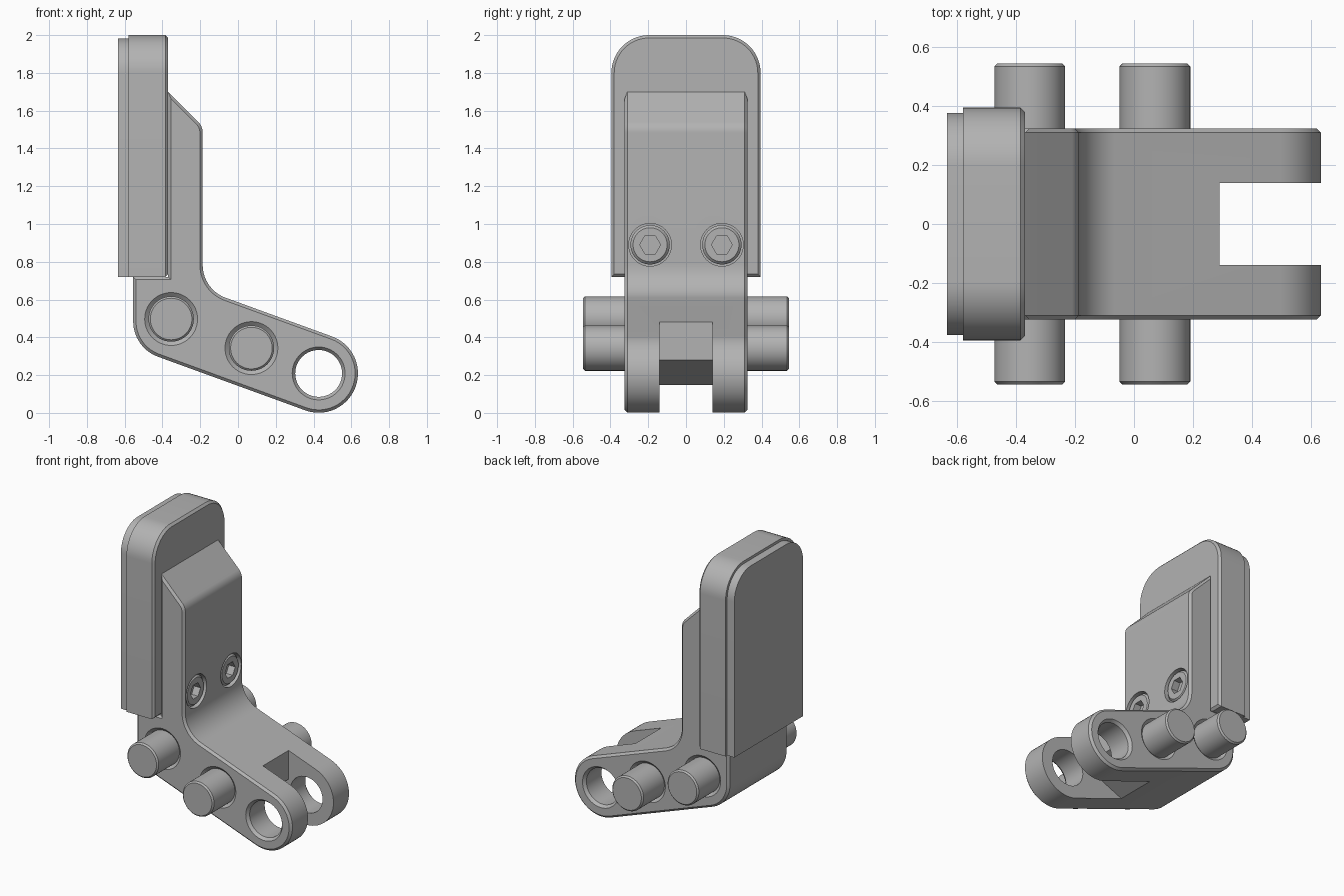
import bpy, bmesh
from math import cos, sin, pi, radians, tan
from mathutils import Vector

if "Cube" in bpy.data.objects:
    bpy.data.objects.remove(bpy.data.objects["Cube"])

grey = bpy.data.materials.new("machined grey")
grey.use_nodes = True
grey.diffuse_color = (0.45, 0.45, 0.45, 1)
grey.node_tree.nodes["Principled BSDF"].inputs["Base Color"].default_value = grey.diffuse_color


def place(axis, a, b, t):
    """Map outline coordinates a, b and depth t to a point."""
    return Vector((a, t, b)) if axis == "y" else Vector((t, a, b))


def finish(name, bm):
    bmesh.ops.recalc_face_normals(bm, faces=bm.faces)
    mesh = bpy.data.meshes.new(name)
    bm.to_mesh(mesh)
    bm.free()
    mesh.materials.append(grey)
    obj = bpy.data.objects.new(name, mesh)
    bpy.context.collection.objects.link(obj)
    return obj


def rounded(corners, steps=14):
    """Outline from (a, b, radius) corners, each filleted with an arc."""
    out = []
    for i, (a, b, r) in enumerate(corners):
        p = Vector((a, b))
        if r == 0:
            out.append(p)
            continue
        u = (Vector(corners[i - 1][:2]) - p).normalized()
        v = (Vector(corners[(i + 1) % len(corners)][:2]) - p).normalized()
        half = u.angle(v) / 2
        centre = p + (u + v).normalized() * r / sin(half)
        start = p + u * r / tan(half) - centre
        end = p + v * r / tan(half) - centre
        sweep = pi - 2 * half
        for k in range(steps + 1):
            f = k / steps
            out.append(centre + (start * sin((1 - f) * sweep) + end * sin(f * sweep)) / sin(sweep))
    return [p for i, p in enumerate(out) if (p - out[i - 1]).length > 0.002]


def prism(name, axis, outline, t0, t1, chamfer=0, ends=(True, True)):
    """Extruded outline with optional chamfers round its ends."""
    bm = bmesh.new()
    loops = [[bm.verts.new(place(axis, p[0], p[1], t)) for p in outline] for t in (t0, t1)]
    caps = [bm.faces.new(loop) for loop in loops]
    n = len(outline)
    for i in range(n):
        j = (i + 1) % n
        bm.faces.new((loops[0][i], loops[0][j], loops[1][j], loops[1][i]))
    bmesh.ops.recalc_face_normals(bm, faces=bm.faces)
    if chamfer:
        edges = [e for cap, on in zip(caps, ends) if on for e in cap.edges]
        bmesh.ops.bevel(bm, geom=edges, offset=chamfer, segments=1, affect="EDGES")
    return finish(name, bm)


def turned(name, axis, a, b, rings, sides=64):
    """Turned solid from (depth, radius) rings about an axis."""
    bm = bmesh.new()
    loops = []
    for t, r in rings:
        angles = [2 * pi * k / sides for k in range(sides)]
        loops.append([bm.verts.new(place(axis, a + r * cos(q), b + r * sin(q), t)) for q in angles])
    for low, high in zip(loops, loops[1:]):
        for i in range(sides):
            j = (i + 1) % sides
            bm.faces.new((low[i], low[j], high[j], high[i]))
    bm.faces.new(loops[0])
    bm.faces.new(loops[-1])
    return finish(name, bm)


def cut(obj, cutter):
    mod = obj.modifiers.new("cut", "BOOLEAN")
    mod.operation, mod.solver, mod.object = "DIFFERENCE", "EXACT", cutter
    bpy.context.view_layer.objects.active = obj
    bpy.ops.object.modifier_apply(modifier=mod.name)
    bpy.data.objects.remove(cutter)


def mirrored(half):
    """Rings for both sides of y = 0."""
    return [(-t, r) for t, r in reversed(half)] + half


# Bent bracket with a rounded fork end
WIDTH = 0.325
FACE = -0.187
tip, tip_r = Vector((0.427, 0.209)), 0.208
along = Vector((cos(radians(20)), -sin(radians(20))))
across = Vector((-along.y, along.x))
slope = along.y / along.x
top, bottom = tip + across * tip_r, tip - across * tip_r
nose_top, nose_bottom = top + along * tip_r, bottom + along * tip_r
bracket = prism("bracket", "y", rounded([
    (-0.37, 1.70, 0), (FACE, 1.517, 0.08),
    (FACE, top.y + slope * (FACE - top.x), 0.185),
    (*nose_top, tip_r - 0.0005), (*nose_bottom, tip_r - 0.0005),
    (-0.555, bottom.y + slope * (-0.555 - bottom.x), 0.2),
    (-0.555, 0.72, 0), (-0.37, 0.72, 0)]), -WIDTH, WIDTH, 0.015)

# Fork slot with a sloping underside
cut(bracket, prism("slot_cutter", "y", [
    (0.29, 0.8), (0.29, 0.28), (-0.1, 0.11), (-0.1, -0.1), (0.8, -0.1), (0.8, 0.8)],
    -0.14, 0.14))

# Countersunk cross holes and their pins
PINS = {"rear_pin": (-0.354, 0.497), "middle_pin": (0.071, 0.343)}
for x, z, r in [(*tip, 0.124)] + [(*c, 0.117) for c in PINS.values()]:
    cut(bracket, turned("hole_cutter", "y", x, z, mirrored(
        [(WIDTH - 0.02, r), (WIDTH, 0.14), (WIDTH + 0.02, 0.16)])))
parts = [turned(name, "y", x, z, mirrored([(0.535, 0.12), (0.545, 0.11)]))
         for name, (x, z) in PINS.items()]

# Recessed socket bolts
for side, y in (("left", 0.19), ("right", -0.19)):
    cut(bracket, turned("bore_cutter", "x", y, 0.89, [(FACE - 0.06, 0.113), (FACE + 0.05, 0.113)]))
    bolt = turned(side + "_bolt", "x", y, 0.89, [
        (FACE - 0.07, 0.104), (FACE - 0.02, 0.104), (FACE - 0.006, 0.09)])
    cut(bolt, turned("hex_cutter", "x", y, 0.89, [(FACE - 0.055, 0.055), (FACE + 0.05, 0.055)], 6))
    parts.append(bolt)


# Upright pad and its thin facing
def arch(half, height, r):
    return rounded([(-half, 0.72, 0), (half, 0.72, 0), (half, height, r), (-half, height, r)])


parts.append(prism("pad_body", "x", arch(0.395, 2.0, 0.2), -0.58, -0.37, 0.015, (False, True)))
parts.append(prism("pad_facing", "x", arch(0.377, 1.982, 0.182), -0.635, -0.579))

# Smooth the curves and keep crisp edges
bpy.ops.object.select_all(action="DESELECT")
for obj in parts + [bracket]:
    obj.select_set(True)
bpy.context.view_layer.objects.active = bracket
bpy.ops.object.shade_smooth_by_angle(angle=radians(25))
